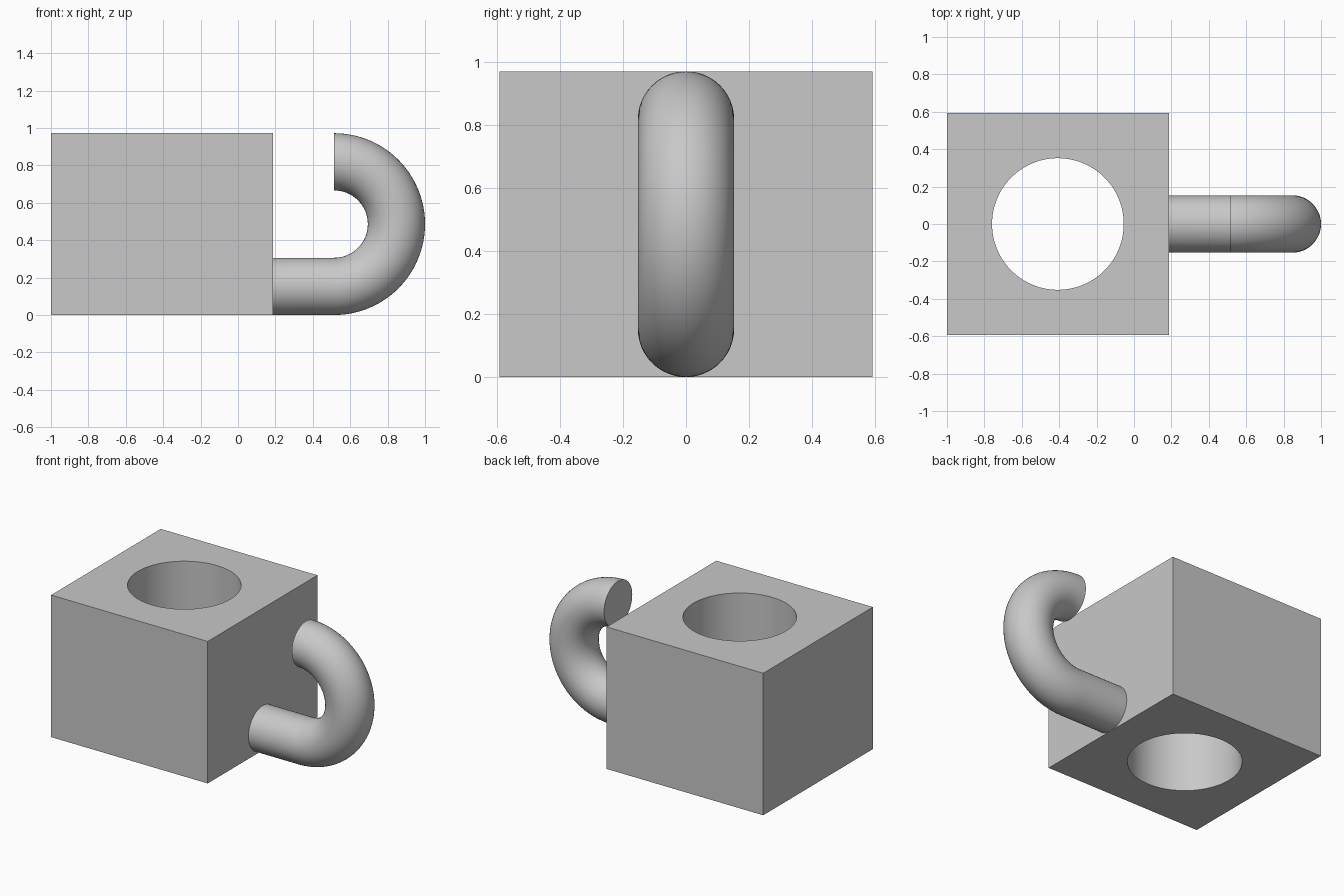
import bpy, bmesh, math
from mathutils import Matrix, Vector

if "Cube" in bpy.data.objects:
    bpy.data.objects.remove(bpy.data.objects["Cube"], do_unlink=True)

# Single grey material
grey = bpy.data.materials.new("plain_grey")
grey.use_nodes = True
colour = (0.58, 0.58, 0.58, 1)
grey.diffuse_color = colour
grey.node_tree.nodes["Principled BSDF"].inputs["Base Color"].default_value = colour

HEIGHT, WALL_X, HALF_Y = 0.972, 0.186, 0.593
TUBE_R, BEND_X = 0.153, 0.514


def finish(name, bm):
    bmesh.ops.recalc_face_normals(bm, faces=bm.faces)
    mesh = bpy.data.meshes.new(name)
    bm.to_mesh(mesh)
    bm.free()
    mesh.materials.append(grey)
    obj = bpy.data.objects.new(name, mesh)
    bpy.context.collection.objects.link(obj)
    return obj


def smooth(obj):
    bpy.ops.object.select_all(action='DESELECT')
    obj.select_set(True)
    bpy.context.view_layer.objects.active = obj
    bpy.ops.object.shade_smooth_by_angle(angle=math.radians(35))


# Block body
mid_x = (WALL_X - 1) / 2
bm = bmesh.new()
bmesh.ops.create_cube(bm, size=1, matrix=Matrix.LocRotScale(
    Vector((mid_x, 0, HEIGHT / 2)), None, Vector((WALL_X + 1, 2 * HALF_Y, HEIGHT))))
block = finish("block", bm)

# Round through-hole
bm = bmesh.new()
bmesh.ops.create_cone(bm, cap_ends=True, segments=96, radius1=0.352, radius2=0.352,
                      depth=2, matrix=Matrix.Translation((mid_x, 0, HEIGHT / 2)))
cutter = finish("hole_cutter", bm)
hole = block.modifiers.new("hole", 'BOOLEAN')
hole.operation, hole.solver, hole.object = 'DIFFERENCE', 'EXACT', cutter
bpy.context.view_layer.objects.active = block
bpy.ops.object.modifier_apply(modifier=hole.name)
bpy.data.objects.remove(cutter, do_unlink=True)
smooth(block)

# Hooked handle: straight run, half-circle bend, flat free end
bm = bmesh.new()
ring = bmesh.ops.create_circle(
    bm, cap_ends=True, segments=48, radius=TUBE_R,
    matrix=Matrix.Translation((WALL_X, 0, TUBE_R)) @ Matrix.Rotation(math.pi / 2, 4, 'Y'))
run = bmesh.ops.extrude_edge_only(bm, edges=bm.edges[:])["geom"]
run_verts = [g for g in run if isinstance(g, bmesh.types.BMVert)]
bmesh.ops.translate(bm, verts=run_verts, vec=(BEND_X - WALL_X, 0, 0))
end_edges = [e for e in bm.edges if all(v in run_verts for v in e.verts)]
last = bmesh.ops.spin(bm, geom=end_edges + run_verts, cent=(BEND_X, 0, HEIGHT / 2),
                      axis=(0, -1, 0), angle=math.pi, steps=48)["geom_last"]
bmesh.ops.contextual_create(bm, geom=[g for g in last if isinstance(g, bmesh.types.BMEdge)])
smooth(finish("handle", bm))
